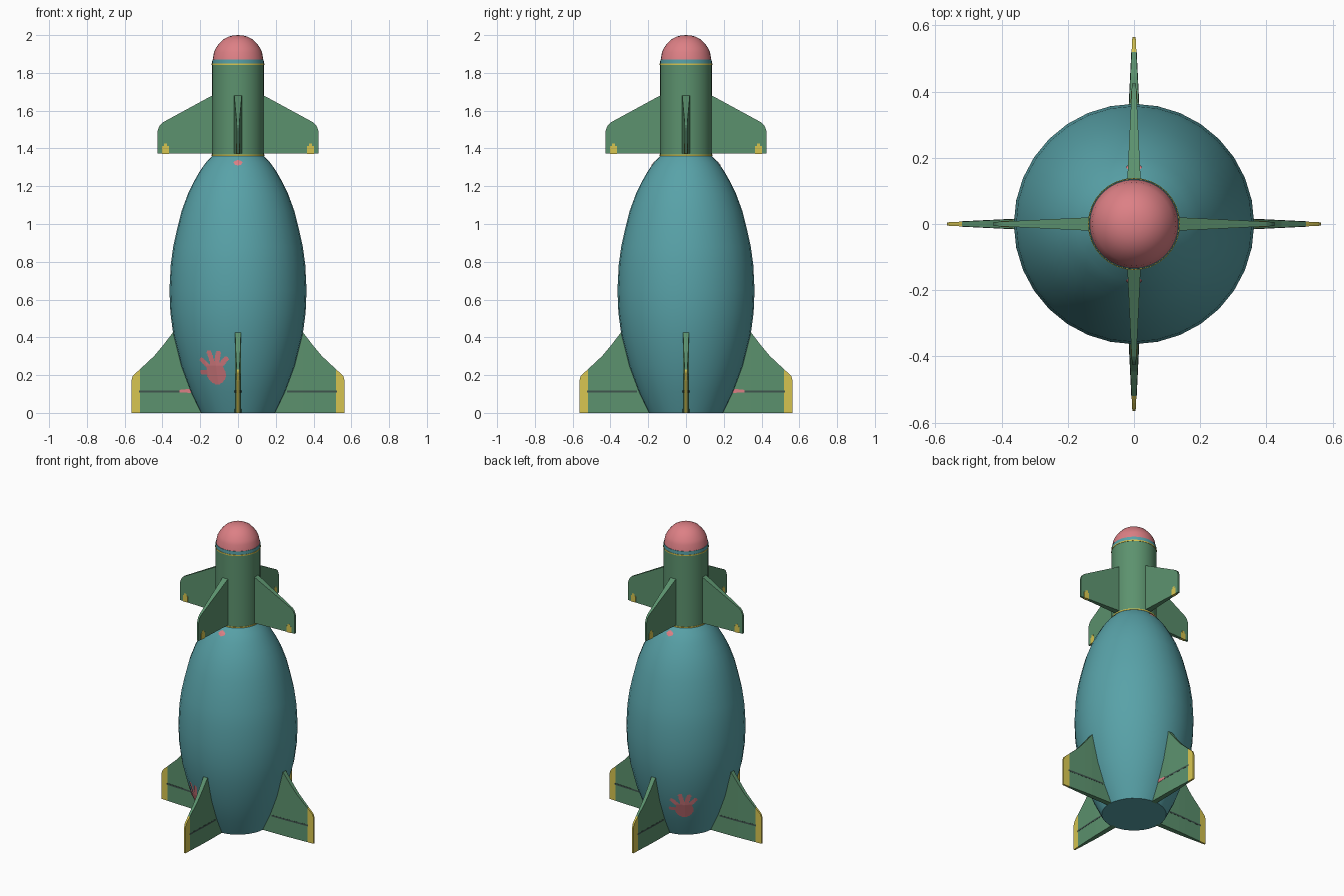
import bpy, bmesh, math

if "Cube" in bpy.data.objects:
    bpy.data.objects.remove(bpy.data.objects["Cube"])

SIDES = 32


def material(name, rgb):
    m = bpy.data.materials.new(name)
    m.diffuse_color = (*rgb, 1)
    m.use_nodes = True
    m.node_tree.nodes["Principled BSDF"].inputs["Base Color"].default_value = m.diffuse_color
    return m


TEAL = material("teal paint", (0.098, 0.361, 0.392))
GREEN = material("green paint", (0.107, 0.287, 0.156))
PINK = material("coral pink", (0.72, 0.215, 0.235))
YELLOW = material("yellow paint", (0.68, 0.56, 0.08))
DARK = material("dark seam", (0.05, 0.09, 0.075))


def finish(bm, name, mats, smooth=False):
    bmesh.ops.recalc_face_normals(bm, faces=bm.faces)
    me = bpy.data.meshes.new(name)
    bm.to_mesh(me)
    bm.free()
    ob = bpy.data.objects.new(name, me)
    bpy.context.collection.objects.link(ob)
    for m in mats:
        me.materials.append(m)
    if smooth:
        bpy.ops.object.select_all(action='DESELECT')
        ob.select_set(True)
        bpy.context.view_layer.objects.active = ob
        bpy.ops.object.shade_smooth_by_angle(angle=math.radians(40))
    return ob


def lathe(name, profile, mat):
    """Turn a (radius, z) profile around z; open ends are capped."""
    bm = bmesh.new()
    rings = []
    for r, z in profile:
        if r == 0:
            rings.append([bm.verts.new((0, 0, z))] * SIDES)
        else:
            rings.append([bm.verts.new((r * math.cos(2 * math.pi * i / SIDES),
                                        r * math.sin(2 * math.pi * i / SIDES), z))
                          for i in range(SIDES)])
    for a, b in zip(rings, rings[1:]):
        for i in range(SIDES):
            j = (i + 1) % SIDES
            vs = list(dict.fromkeys((a[i], a[j], b[j], b[i])))
            bm.faces.new(vs)
    for ring in (rings[0], rings[-1]):
        if ring[0] is not ring[1]:
            bm.faces.new(ring)
    return finish(bm, name, [mat], True)


def interp(points, x):
    for (x0, y0), (x1, y1) in zip(points, points[1:]):
        if x <= x1:
            return y0 + (y1 - y0) * (x - x0) / (x1 - x0)
    return points[-1][1]


def fin(name, angle, stations, thick, mats, grow=0.0, side=0, stripe_x=9):
    """Loft (x, z_low, z_high) stations; thickness tapers outward."""
    bm = bmesh.new()
    ca, sa = math.cos(angle), math.sin(angle)
    rows = []
    for x, lo, hi in stations:
        h = interp(thick, x) + grow
        t0, t1 = -h, h
        if side:
            t0, t1 = side * (h - 2 * grow), side * h
        rows.append([bm.verts.new((x * ca - t * sa, x * sa + t * ca, z))
                     for t, z in ((t0, lo), (t1, lo), (t1, hi), (t0, hi))])
    for k, (a, b) in enumerate(zip(rows, rows[1:])):
        for i in range(4):
            j = (i + 1) % 4
            f = bm.faces.new((a[i], a[j], b[j], b[i]))
            f.material_index = int(stations[k][0] >= stripe_x)
    bm.faces.new(rows[0])
    bm.faces.new(rows[-1]).material_index = int(stripe_x < 1)
    return finish(bm, name, mats)


# Hull, neck, collar and nose
hull = [(0.197, 0), (0.25, 0.11), (0.302, 0.25), (0.342, 0.41), (0.358, 0.53),
        (0.363, 0.65), (0.356, 0.785), (0.343, 0.88), (0.323, 0.97), (0.298, 1.07),
        (0.265, 1.16), (0.236, 1.22), (0.2, 1.283), (0.17, 1.325), (0.137, 1.36)]
lathe("hull", hull, TEAL)
lathe("neck", [(0.137, 1.355), (0.137, 1.847)], GREEN)
lathe("collar", [(0.137, 1.845), (0.136, 1.872)], TEAL)
lathe("nose_dome", [(0.134, 1.87), (0.127, 1.91), (0.118, 1.93), (0.102, 1.953),
                    (0.08, 1.976), (0.05, 1.992), (0.025, 1.998), (0, 2.0)], PINK)
for n, z in (("lower_neck_ring", 1.363), ("upper_neck_ring", 1.846)):
    lathe(n, [(0.139, z - 0.004), (0.139, z + 0.004)], YELLOW)

# Four upper fins with yellow tabs, four lower fins with yellow tip stripes
UP_T = [(0.1, 0.021), (0.137, 0.02), (0.425, 0.006)]
LOW_T = [(0.15, 0.018), (0.36, 0.015), (0.565, 0.005)]
UP = [(0.12, 1.372, 1.688), (0.137, 1.372, 1.68), (0.4, 1.372, 1.537),
      (0.415, 1.372, 1.522), (0.425, 1.372, 1.495)]
LOW = [(0.185, 0, 0.3), (0.3, 0, 0.42), (0.345, 0, 0.425), (0.395, 0, 0.36), (0.445, 0, 0.3),
       (0.52, 0, 0.23), (0.54, 0, 0.212), (0.557, 0, 0.195), (0.565, 0, 0.17)]
for i in range(4):
    a = i * math.pi / 2
    fin(f"upper_fin_{i}", a, UP, UP_T, [GREEN])
    fin(f"upper_fin_tab_{i}", a, [(0.366, 1.371, 1.413), (0.402, 1.371, 1.413)],
        UP_T, [YELLOW], 0.0015)
    fin(f"upper_fin_tab_bump_{i}", a, [(0.375, 1.41, 1.427), (0.393, 1.41, 1.427)],
        UP_T, [YELLOW], 0.0015)
    fin(f"lower_fin_{i}", a, LOW, LOW_T, [GREEN, YELLOW], stripe_x=0.52)
    fin(f"lower_fin_seam_{i}", a, [(0.26, 0.107, 0.118), (0.36, 0.107, 0.118),
                                   (0.525, 0.107, 0.118)], LOW_T, [DARK], 0.001)
# Small pink scuffs beside two lower fin roots
for a, s in ((math.pi, 1), (math.pi / 2, -1)):
    fin("fin_scuff", a, [(0.25, 0.106, 0.128), (0.31, 0.108, 0.122)],
        LOW_T, [PINK], 0.002, s)


# Painted marks that follow the faceted hull
def hull_point(a, z):
    r = interp([(z, r) for r, z in hull], z)
    step = 2 * math.pi / SIDES
    r *= math.cos(step / 2) / math.cos(a % step - step / 2)
    r += 0.004
    return (r * math.cos(a), r * math.sin(a), z)


def decal(name, angle, z0, radius, size, cell, inside):
    bm = bmesh.new()
    n = int(size / cell)
    for i in range(-n, n):
        for j in range(-n, n):
            if inside((i + 0.5) * cell, (j + 0.5) * cell):
                bm.faces.new([bm.verts.new(hull_point(angle + (i + p) * cell / radius,
                                                      z0 + (j + q) * cell))
                              for p, q in ((0, 0), (1, 0), (1, 1), (0, 1))])
    bmesh.ops.remove_doubles(bm, verts=bm.verts, dist=0.0002)
    return finish(bm, name, [PINK])


FINGERS = [(-0.085, 0.0), (-0.07, 0.065), (-0.022, 0.105), (0.026, 0.1), (0.062, 0.07)]


def hand(u, v):
    if (u / 0.056) ** 2 + ((v + 0.008) / 0.056) ** 2 < 1:
        return True
    for fu, fv in FINGERS:
        t = max(0, min(1, (u * fu + v * fv) / (fu * fu + fv * fv)))
        if math.hypot(u - t * fu, v - t * fv) < 0.013:
            return True
    return False


for k, deg in enumerate((246, 123)):
    decal(f"hand_print_{k}", math.radians(deg), 0.215, 0.29, 0.125, 0.004, hand)
for k, deg in enumerate((-90, 90)):
    decal(f"shoulder_spot_{k}", math.radians(deg), 1.325, 0.17, 0.03, 0.003,
          lambda u, v: (u / 0.023) ** 2 + (v / 0.014) ** 2 < 1)
